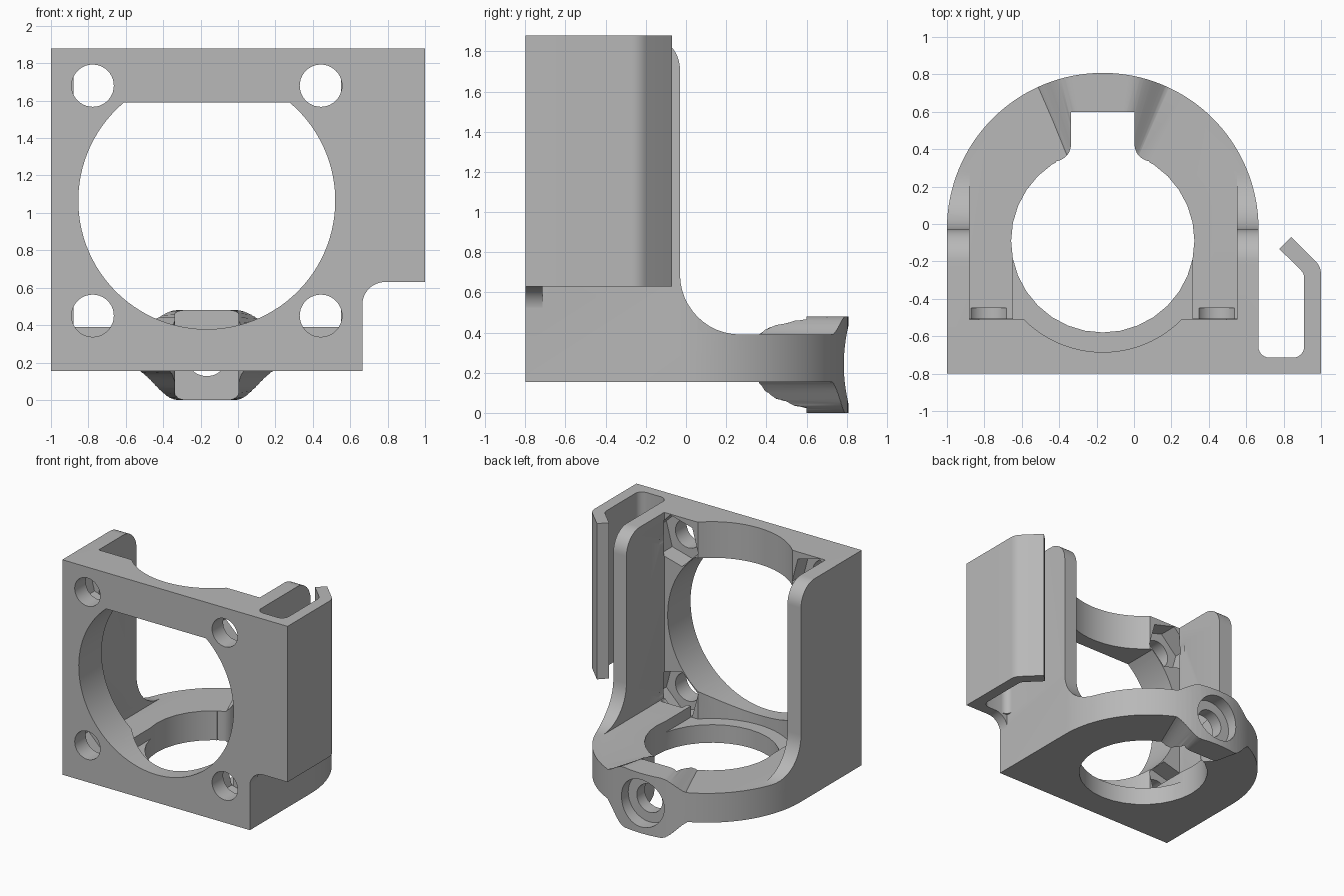
import bpy, bmesh
from math import sin, cos, pi, radians, sqrt, atan2, degrees
from mathutils import Vector

if "Cube" in bpy.data.objects:
    bpy.data.objects.remove(bpy.data.objects["Cube"], do_unlink=True)

grey = bpy.data.materials.new("light grey plastic")
grey.use_nodes = True
colour = (0.48, 0.48, 0.48, 1)
grey.diffuse_color = colour
grey.node_tree.nodes["Principled BSDF"].inputs["Base Color"].default_value = colour

MID = -0.167            # x of the symmetry plane
BORE_Y = -0.09          # y of the vertical bore
FAN_Z = 1.065           # z of the front opening


def finish(bm, name):
    bmesh.ops.recalc_face_normals(bm, faces=bm.faces)
    mesh = bpy.data.meshes.new(name)
    bm.to_mesh(mesh)
    bm.free()
    mesh.materials.append(grey)
    ob = bpy.data.objects.new(name, mesh)
    bpy.context.collection.objects.link(ob)
    return ob


def prism(name, points, axis, lo, hi):
    """Extrude a 2D outline along an axis: x uses (y,z), y uses (x,z), z uses (x,y)."""
    place = {"x": lambda a, b, t: (t, a, b),
             "y": lambda a, b, t: (a, t, b),
             "z": lambda a, b, t: (a, b, t)}[axis]
    bm = bmesh.new()
    face = bm.faces.new([bm.verts.new(place(a, b, lo)) for a, b in points])
    out = bmesh.ops.extrude_face_region(bm, geom=[face])
    shift = Vector(place(0, 0, hi - lo))
    bmesh.ops.translate(bm, vec=shift, verts=[v for v in out["geom"] if isinstance(v, bmesh.types.BMVert)])
    return finish(bm, name)


def arc(cx, cy, r, start, end, n=12):
    return [(cx + r * cos(radians(start + (end - start) * i / n)),
             cy + r * sin(radians(start + (end - start) * i / n))) for i in range(n + 1)]


def circle(cx, cy, r, n=48, turn=0):
    return arc(cx, cy, r, turn, turn + 360, n)[:-1]


def rect(x0, x1, y0, y1):
    return [(x0, y0), (x1, y0), (x1, y1), (x0, y1)]


def combine(target, other, operation):
    mod = target.modifiers.new(operation, "BOOLEAN")
    mod.operation, mod.object, mod.solver = operation, other, "EXACT"
    bpy.context.view_layer.objects.active = target
    bpy.ops.object.modifier_apply(modifier=mod.name)
    bpy.data.objects.remove(other, do_unlink=True)


def clamp_boss():
    """Swollen sector whose height falls off with the angle from the back."""
    bm = bmesh.new()
    rings = []
    steps = 40
    for i in range(steps + 1):
        angle = -26 + 52 * i / steps
        t = min(max((26 - abs(angle)) / 16, 0), 1)
        t = t * t * (3 - 2 * t)
        low, high = 0.165 - 0.165 * t, 0.38 + 0.1 * t
        s, c = sin(radians(angle)), cos(radians(angle))
        rings.append([bm.verts.new((MID + r * s, BORE_Y + r * c, z))
                      for r, z in ((0.4, low), (1.2, low), (1.2, high), (0.4, high))])
    for a, b in zip(rings, rings[1:]):
        for k in range(4):
            bm.faces.new((a[k], a[k - 1], b[k - 1], b[k]))
    bm.faces.new(rings[0])
    bm.faces.new(rings[-1])
    return finish(bm, "clamp_boss")


# base slab, front plate, side walls and boss, trimmed to the rounded outline
body = prism("mount_body", rect(-1.2, 0.9, -0.95, 1), "z", 0.155, 0.39)
combine(body, prism("front_plate", rect(-1.2, 0.9, 0.25, 1.97), "y", -0.92, -0.51), "UNION")
wall = ([(-0.9, 0.25), (0.27, 0.25)] + arc(0.27, 0.69, 0.3, 270, 180)
        + arc(-0.2, 1.71, 0.17, 0, 90) + [(-0.2, 1.95), (-0.9, 1.95)])
for lo, hi in ((-1.15, -0.88), (0.55, 0.85)):
    combine(body, prism("side_wall", wall, "x", lo, hi), "UNION")
combine(body, clamp_boss(), "UNION")
outline = [(-1, -0.8), (0.666, -0.8)] + arc(MID, -0.025, 0.833, 0, 180, 64)
combine(body, prism("outline", outline, "z", -0.1, 1.88), "INTERSECT")

# hooked clip on the left side with a gusset below it
clip = ([(0.6, -0.8), (1, -0.8)] + arc(0.9, -0.27, 0.1, 0, 45, 6)
        + [(0.84, -0.07), (0.777, -0.133)] + arc(0.85, -0.29, 0.06, 45, 0, 6)
        + arc(0.85, -0.655, 0.06, 0, -90, 6) + arc(0.725, -0.655, 0.06, 270, 180, 6)
        + [(0.6, -0.655)])
combine(body, prism("clip", clip, "z", 0.63, 1.88), "UNION")
gusset = [(0.6, 0.51)] + arc(0.785, 0.51, 0.12, 180, 90) + [(0.785, 0.66), (0.6, 0.66)]
combine(body, prism("clip_gusset", gusset, "y", -0.8, -0.715), "UNION")

# scoop behind the front opening, reaching down to a lowered floor
edge = degrees(atan2(0.42, sqrt(0.595 ** 2 - 0.42 ** 2)))
scoop = (arc(MID, BORE_Y, 0.595, 270 - edge, 270 + edge, 24)
         + [(MID + 0.48, -0.51), (MID + 0.48, BORE_Y), (MID - 0.48, BORE_Y), (MID - 0.48, -0.51)])
combine(body, prism("scoop", scoop, "z", 0.3, 2.1), "DIFFERENCE")

# vertical bore and the clamp slot with rounded mouth
combine(body, prism("bore", circle(MID, BORE_Y, 0.49, 32), "z", -0.2, 0.6), "DIFFERENCE")
slot = ([(MID - 0.25, 0.2), (MID + 0.25, 0.2), (MID + 0.25, 0.335)]
        + arc(MID + 0.26, 0.425, 0.09, 260, 180, 8) + [(MID + 0.17, 0.6), (MID - 0.17, 0.6)]
        + arc(MID - 0.26, 0.425, 0.09, 0, -80, 8) + [(MID - 0.25, 0.335)])
combine(body, prism("slot", slot, "z", -0.2, 0.7), "DIFFERENCE")

# clamp screw hole with its counterbore
combine(body, prism("clamp_hole", circle(MID, 0.24, 0.113), "y", 0.5, 1), "DIFFERENCE")
combine(body, prism("counterbore", circle(MID, 0.24, 0.19), "y", 0.7, 1), "DIFFERENCE")

# large front opening with a flat top
cut = degrees(atan2(1.59 - FAN_Z, sqrt(0.687 ** 2 - (1.59 - FAN_Z) ** 2)))
opening = arc(MID, FAN_Z, 0.687, 180 - cut, 360 + cut, 80)
combine(body, prism("front_opening", opening, "y", -1, -0.45), "DIFFERENCE")

# four corner screw holes with hexagonal nut pockets at the back
for sx in (-1, 1):
    for sz in (-1, 1):
        x, z = MID + sx * 0.61, FAN_Z + sz * 0.615
        combine(body, prism("screw_hole", circle(x, z, 0.113, 40), "y", -1, -0.45), "DIFFERENCE")
        turn = degrees(atan2(sz, sx)) + 30
        combine(body, prism("nut_pocket", circle(x, z, 0.2, 6, turn), "y", -0.66, -0.508), "DIFFERENCE")

bpy.ops.object.select_all(action="DESELECT")
body.select_set(True)
bpy.context.view_layer.objects.active = body
bpy.ops.object.shade_smooth_by_angle(angle=radians(30))
